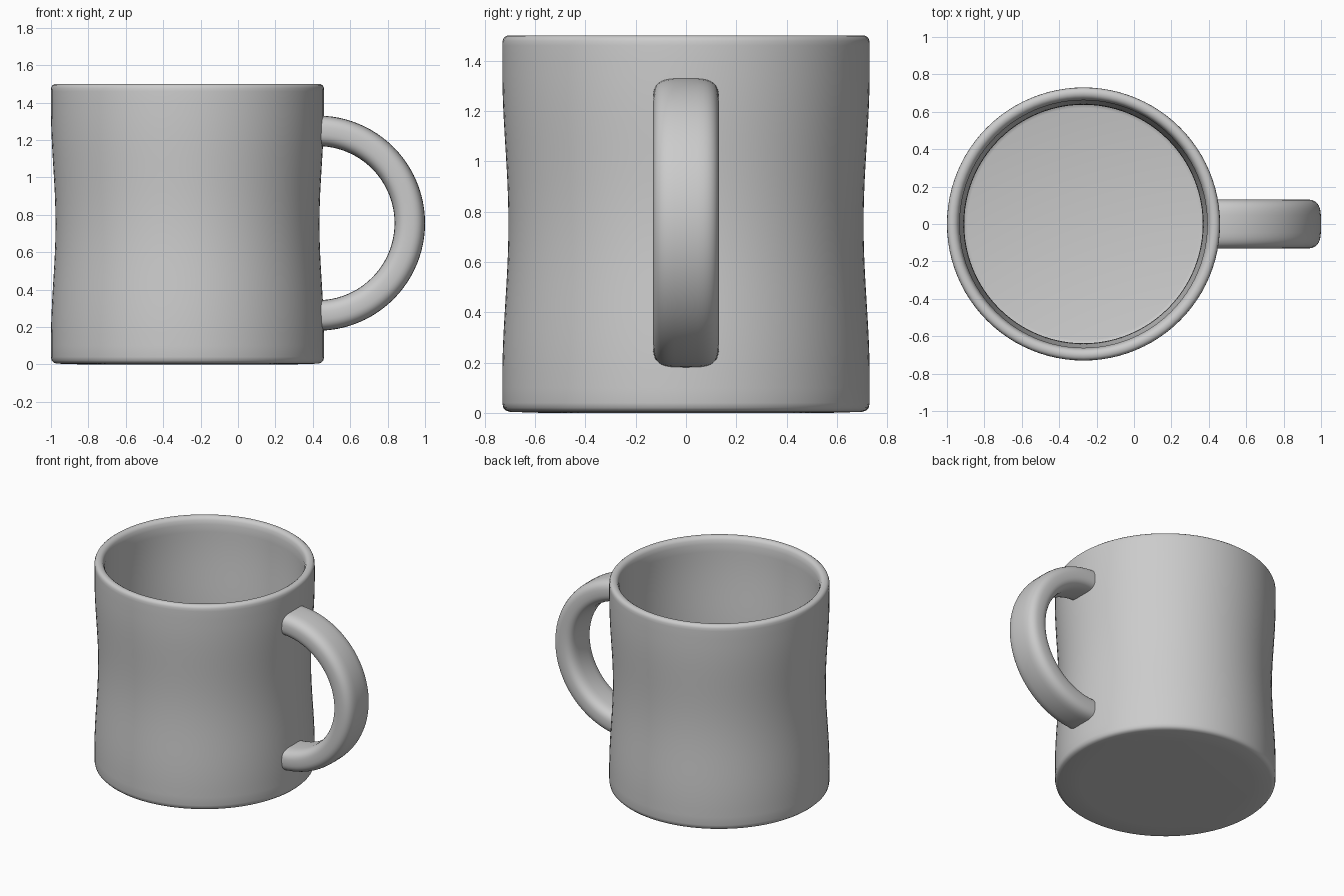
import bpy, bmesh, math

if "Cube" in bpy.data.objects:
    bpy.data.objects.remove(bpy.data.objects["Cube"])

CX = -0.27          # axis of the cup
clay = bpy.data.materials.new("grey glaze")
clay.diffuse_color = (0.6, 0.6, 0.6, 1)
clay.use_nodes = True
clay.node_tree.nodes["Principled BSDF"].inputs["Base Color"].default_value = clay.diffuse_color


def finish(bm, name, angle):
    bmesh.ops.remove_doubles(bm, verts=bm.verts, dist=1e-5)
    bmesh.ops.recalc_face_normals(bm, faces=bm.faces)
    me = bpy.data.meshes.new(name)
    bm.to_mesh(me)
    bm.free()
    me.materials.append(clay)
    ob = bpy.data.objects.new(name, me)
    bpy.context.collection.objects.link(ob)
    bpy.ops.object.select_all(action='DESELECT')
    ob.select_set(True)
    bpy.context.view_layer.objects.active = ob
    bpy.ops.object.shade_smooth_by_angle(angle=math.radians(angle))
    return ob


def skin(bm, rings, closed_ring):
    # bridge consecutive rings of vertices with quads
    for a, b in zip(rings, rings[1:]):
        n = len(a)
        for i in range(n if closed_ring else n - 1):
            j = (i + 1) % n
            bm.faces.new((a[i], a[j], b[j], b[i]))


def waist(z):
    # how far the wall pinches in at height z
    t = min(1, abs(z - 0.75) / 0.62)
    return 0.0245 * 0.5 * (1 + math.cos(math.pi * t))


# cup: outer wall, rounded rim, inner wall and floor as one lathe profile
outer = [(0.57, 0), (0.70, 0.004), (0.715, 0.009), (0.726, 0.02)]
for i in range(25):
    z = 0.04 + i * (1.46 - 0.04) / 24
    outer.append((0.73 - waist(z), z))
rim = [(0.729, 1.478), (0.724, 1.49), (0.714, 1.498), (0.70, 1.5),
       (0.688, 1.498), (0.676, 1.49), (0.669, 1.478)]
inner = []
for i in range(25):
    z = 1.45 - i * (1.45 - 0.12) / 24
    inner.append((0.662 - waist(z), z))
inner += [(0.655, 0.10), (0.642, 0.086), (0.62, 0.08)]

bm = bmesh.new()
SEG = 96
rings = []
for r, z in outer + rim + inner:
    rings.append([bm.verts.new((CX + r * math.cos(2 * math.pi * k / SEG),
                                r * math.sin(2 * math.pi * k / SEG), z))
                  for k in range(SEG)])
skin(bm, rings, True)
bm.faces.new(rings[0])
bm.faces.new(rings[-1])
finish(bm, "cup", 40)

# handle: rounded section swept along a half circle, ends sunk in the wall
HX, HZ, R = 0.425, 0.755, 0.4935
section = []
for k in range(40):
    a = 2 * math.pi * k / 40
    c, s = math.cos(a), math.sin(a)
    section.append((0.0815 * math.copysign(abs(c) ** 0.75, c),
                    0.131 * math.copysign(abs(s) ** 0.55, s)))

bm = bmesh.new()
rings = []
stations = [(-0.022, math.pi / 2)]
stations += [(0, math.pi / 2 - math.pi * i / 48) for i in range(49)]
stations += [(-0.022, -math.pi / 2)]
for dx, t in stations:
    rings.append([bm.verts.new((HX + dx + (R + u) * math.cos(t), v,
                                HZ + (R + u) * math.sin(t)))
                  for u, v in section])
skin(bm, rings, True)
bm.faces.new(rings[0])
bm.faces.new(rings[-1])
finish(bm, "handle", 50)
